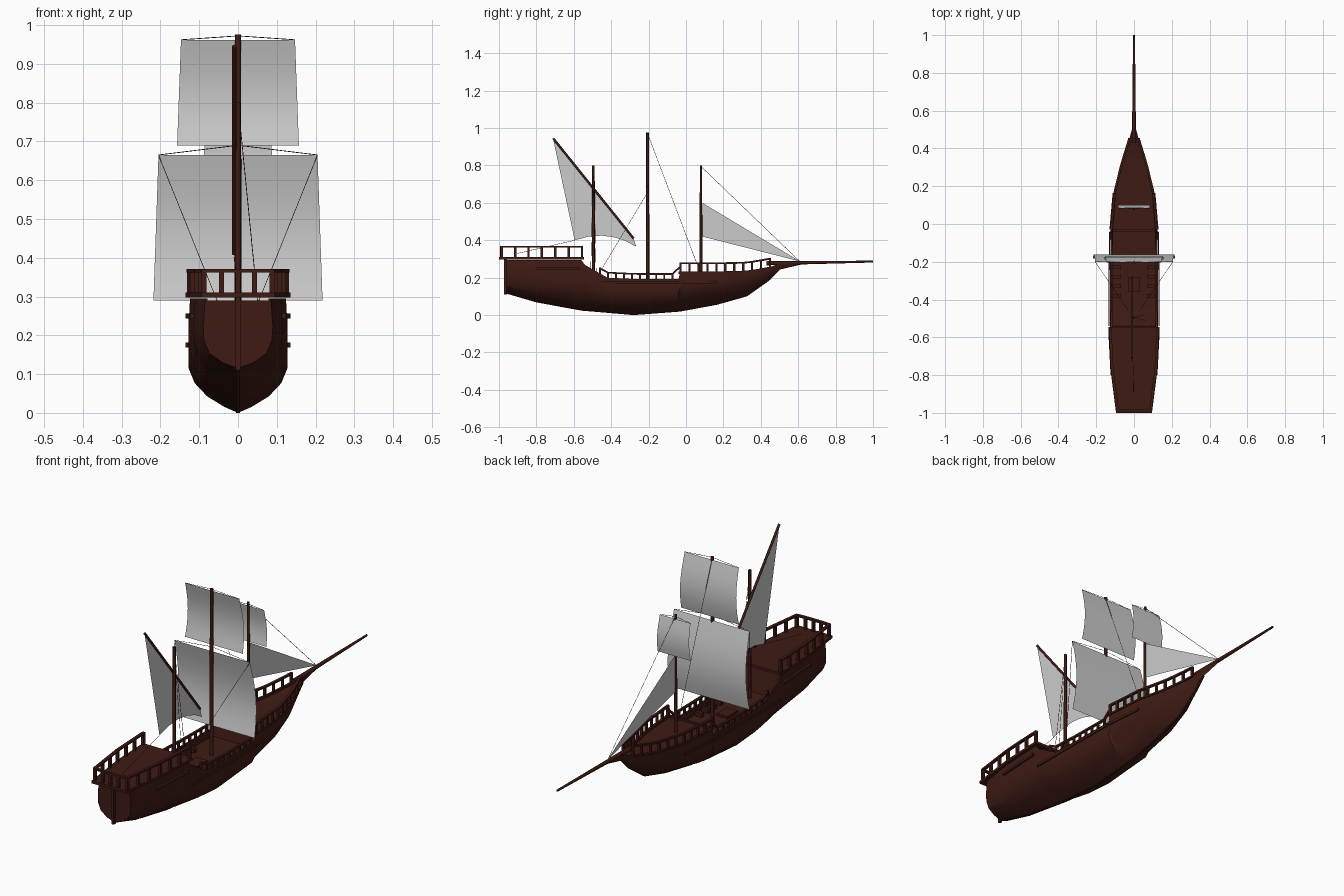
import bpy, bmesh, math
from mathutils import Vector, Matrix

if "Cube" in bpy.data.objects:
    bpy.data.objects.remove(bpy.data.objects["Cube"])

wood = bpy.data.materials.new("dark_wood")
wood.diffuse_color = (0.05, 0.011, 0.007, 1)
wood.use_nodes = True
wood.node_tree.nodes["Principled BSDF"].inputs["Base Color"].default_value = wood.diffuse_color


def finish(name, bm, mat=None, smooth=None):
    bmesh.ops.recalc_face_normals(bm, faces=bm.faces)
    me = bpy.data.meshes.new(name)
    bm.to_mesh(me)
    bm.free()
    ob = bpy.data.objects.new(name, me)
    bpy.context.collection.objects.link(ob)
    if mat:
        me.materials.append(mat)
    if smooth:
        bpy.ops.object.select_all(action='DESELECT')
        ob.select_set(True)
        bpy.context.view_layer.objects.active = ob
        bpy.ops.object.shade_smooth_by_angle(angle=math.radians(smooth))
    return ob


def bar(bm, a, b, w, h):
    # box beam from a to b, w wide and h high
    a, b = Vector(a), Vector(b)
    d = b - a
    up = Vector((0, 1, 0)) if abs(d.normalized().z) > .95 else Vector((0, 0, 1))
    side = d.cross(up).normalized()
    top = side.cross(d).normalized()
    m = Matrix((side * w, d, top * h)).transposed().to_4x4()
    m.translation = (a + b) / 2
    bmesh.ops.create_cube(bm, size=1, matrix=m)


def pole(bm, a, b, r1, r2, n=8):
    a, b = Vector(a), Vector(b)
    m = (b - a).to_track_quat('Z', 'Y').to_matrix().to_4x4()
    m.translation = (a + b) / 2
    bmesh.ops.create_cone(bm, segments=n, radius1=r1, radius2=r2, depth=(b - a).length,
                          cap_ends=True, matrix=m)


# Hull stations: y, keel z, sheer z, half beam, fullness, deck depth
stations = [
    (-.96, .115, .295, .090, 7, .005), (-.80, .068, .295, .117, 5, .005),
    (-.56, .024, .295, .131, 3.9, .005), (-.54, .022, .268, .132, 3.8, .09),
    (-.42, .012, .200, .132, 3.7, .04), (-.28, .000, .193, .132, 3.7, .035),
    (-.04, .018, .193, .128, 3.4, .035), (-.03, .019, .232, .127, 3.4, .008),
    (.165, .055, .232, .110, 2.8, .008), (.325, .100, .235, .068, 2.3, .008),
    (.445, .185, .255, .028, 2, .008), (.50, .243, .275, .012, 1.5, .004),
    (.615, .270, .284, .006, 1.2, .002)]


def sheer(y):
    # half beam and height of the hull's top edge at y
    for p, q in zip(stations, stations[1:]):
        if y <= q[0]:
            t = (y - p[0]) / (q[0] - p[0])
            return .94 * (p[3] + (q[3] - p[3]) * t), p[2] + (q[2] - p[2]) * t


bm = bmesh.new()
rings = []
for y, zk, zt, b, n, d in stations:
    pts = [(0, zk)]
    for t in (.08, .22, .4, .6, .8, 1):
        w = b * (1 - (1 - t) ** n) * (1 - .06 * max(0, t - .6) / .4)
        pts.append((w, zk + (zt - zk) * t))
    pts += [(b * .87, zt), (b * .87, zt - d)]
    ring = pts + [(-x, z) for x, z in reversed(pts[1:])]
    rings.append([bm.verts.new((x, y, z)) for x, z in ring])
for r, s in zip(rings, rings[1:]):
    for i in range(len(r)):
        j = (i + 1) % len(r)
        bm.faces.new((r[i], r[j], s[j], s[i]))
bm.faces.new(rings[0])
bm.faces.new(rings[-1])
finish("hull", bm, wood, 25)

# Keel, sternpost and rudder
bm = bmesh.new()
bar(bm, (0, -.965, .11), (0, -.965, .3), .012, .016)
for p, q in zip(stations[:-2], stations[1:-1]):
    bar(bm, (0, p[0], p[1] + .004), (0, q[0], q[1] + .004), .01, .008)
finish("keel_and_sternpost", bm, wood)

# Wales along both sides of the hull
bm = bmesh.new()
for s in (-1, 1):
    for p, q in zip(stations[:9], stations[1:10]):
        if q[0] - p[0] > .05 and p[0] < .1 and p[0] > -.7:
            bar(bm, (s * p[3], p[0], .175), (s * q[3], q[0], .175), .006, .012)
finish("wales", bm, wood)

# Overhanging quarterdeck plate
edge = [(.135, -.545), (.126, -.76), (.095, -1)]
bm = bmesh.new()
f = bm.faces.new([bm.verts.new((x, y, .297)) for x, y in edge + [(-x, y) for x, y in reversed(edge)]])
up = bmesh.ops.extrude_face_region(bm, geom=[f])['geom']
bmesh.ops.translate(bm, vec=(0, 0, .013), verts=[v for v in up if isinstance(v, bmesh.types.BMVert)])
finish("quarterdeck", bm, wood)


def railing(name, pts, h, size, base=False):
    # posts on every point, bars between them, mirrored
    bm = bmesh.new()
    for s in (-1, 1):
        p3 = [Vector((s * x, y, z)) for x, y, z in pts]
        for p in p3:
            bar(bm, p, p + Vector((0, 0, h)), size, size)
        for a, b in zip(p3, p3[1:]):
            for k in ([h, .004] if base else [h]):
                v = Vector((0, 0, k - .004))
                bar(bm, a + v, b + v, size * 1.1, .009)
    return finish(name, bm, wood)


def castle_x(y):
    return (.135 if y > -.76 else .126) - .009 - ((-.545 - y) / .215 * .009 if y > -.76 else (-.76 - y) / .24 * .031)


rail = [(castle_x(y), y, .308) for y in [-.985 + i * .0715 for i in range(7)]]
railing("quarterdeck_rail", [(0, -.988, .308), (.042, -.988, .308)] + rail, .062, .013)
ys = [-.03 + i * .048 for i in range(11)]
railing("forecastle_rail", [(sheer(y)[0], y, sheer(y)[1] - .003) for y in ys],
        .052, .011, True)
ys = [-.46 + i * .043 for i in range(11)]
railing("waist_rail", [(sheer(y)[0] * .98, y, sheer(y)[1] - .003) for y in ys], .034, .01)

# Forward breast rail, deck guns, hatch and gallery sills
bm = bmesh.new()
bar(bm, (-.12, -.035, .226), (.12, -.035, .226), .012, .012)
for s in (-1, 1):
    for y in (-.38, -.33, -.28, -.23):
        bar(bm, (s * .07, y, .17), (s * .108, y, .17), .018, .02)
    bar(bm, (s * .118, -.8, .25), (s * .13, -.57, .25), .012, .012)
bar(bm, (0, -.36, .16), (0, -.28, .16), .06, .016)
finish("deck_fittings", bm, wood)

# Masts, bowsprit and slanted yard
for name, a, b, r1, r2 in [
        ("mizzen_mast", (0, -.495, .15), (0, -.495, .8), .008, .007),
        ("main_mast", (0, -.205, .13), (0, -.205, .975), .009, .008),
        ("fore_mast", (0, .08, .2), (0, .08, .8), .008, .006),
        ("bowsprit", (0, .43, .277), (0, 1, .286), .011, .005),
        ("slanted_yard", (-.01, -.28, .41), (-.01, -.71, .945), .006, .006)]:
    bm = bmesh.new()
    pole(bm, a, b, r1, r2)
    finish(name, bm, wood, 50)


def square_sail(name, y, zt, zb, wt, wb, bulge, n=10):
    bm = bmesh.new()
    rows = []
    for i in range(n + 1):
        t = i / n
        w = wt + (wb - wt) * t
        yy = y + bulge * (math.sin(math.pi * t * .85) if t else 0)
        rows.append([bm.verts.new((s * w, yy, zt + (zb - zt) * t)) for s in (-1, 1)])
    for a, b in zip(rows, rows[1:]):
        bm.faces.new((a[0], a[1], b[1], b[0]))
    finish(name, bm, None, 40)


square_sail("main_course", -.2, .665, .29, .205, .218, .038)
square_sail("main_topsail", -.2, .962, .69, .147, .157, .028)
square_sail("fore_topsail", .084, .78, .6, .083, .09, .016)


def flat_sail(name, x, pts):
    bm = bmesh.new()
    bm.faces.new([bm.verts.new((x, y, z)) for y, z in pts])
    finish(name, bm)


flat_sail("jib", 0, [(.087, .6), (.61, .287), (.087, .42)])
flat_sail("lateen_sail", -.01, [(-.71, .94), (-.28, .41), (-.265, .365), (-.32, .395), (-.38, .415),
                                (-.45, .425), (-.52, .42), (-.595, .40)])

# Rigging lines
bm = bmesh.new()
lines = [((0, -.205, .97), (0, .06, .27)), ((0, .08, .795), (0, .61, .285)),
         ((0, -.495, .8), (.057, -.48, .22)), ((0, -.495, .8), (.057, -.51, .22)),
         ((-.01, -.595, .4), (0, -.9, .33))]
for s in (-1, 1):
    lines += [((s * .205, -.2, .665), (s * .03, -.46, .23)),
              ((s * .205, -.2, .665), (0, -.205, .69)),
              ((s * .147, -.2, .962), (0, -.205, .972)),
              ((s * .083, .084, .78), (0, .08, .79))]
for a, b in lines:
    pole(bm, a, b, .001, .001, 4)
finish("rigging", bm, wood)
